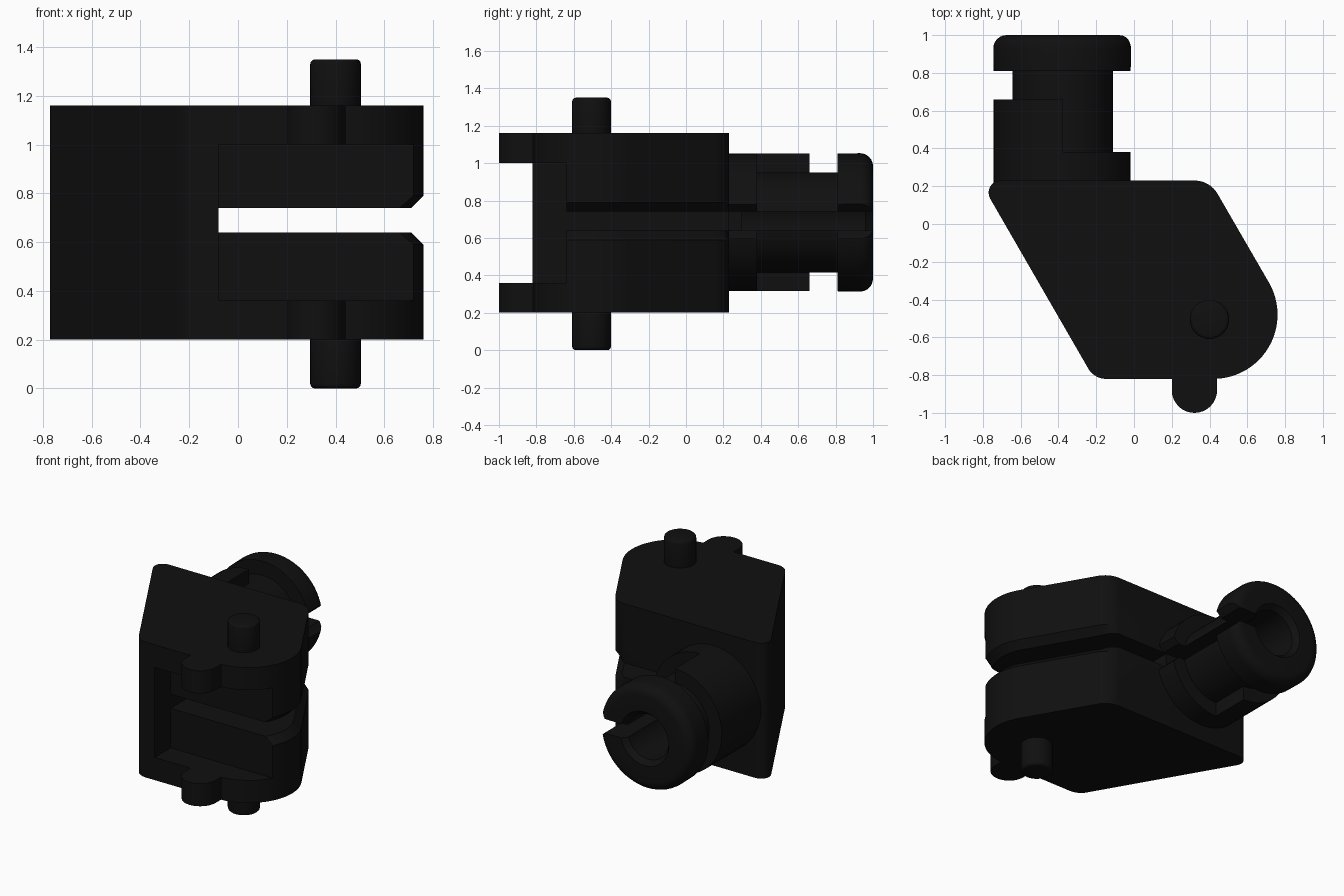
import bpy, bmesh, math
from mathutils import Vector, Matrix

if "Cube" in bpy.data.objects:
    bpy.data.objects.remove(bpy.data.objects["Cube"])

black = bpy.data.materials.new("black_plastic")
black.diffuse_color = (0.005, 0.005, 0.005, 1)
black.use_nodes = True
black.node_tree.nodes["Principled BSDF"].inputs["Base Color"].default_value = black.diffuse_color


def finish(bm, name):
    """Turn a bmesh into a named object with the shared material."""
    bmesh.ops.remove_doubles(bm, verts=bm.verts, dist=1e-5)
    bmesh.ops.recalc_face_normals(bm, faces=bm.faces)
    me = bpy.data.meshes.new(name)
    bm.to_mesh(me)
    bm.free()
    me.materials.append(black)
    ob = bpy.data.objects.new(name, me)
    bpy.context.collection.objects.link(ob)
    return ob


def loft(name, sections):
    """Stack equal-length rings of 3D points and cap both ends."""
    bm = bmesh.new()
    rings = [[bm.verts.new(p) for p in s] for s in sections]
    n = len(rings[0])
    for a, b in zip(rings, rings[1:]):
        for i in range(n):
            bm.faces.new((a[i], a[(i + 1) % n], b[(i + 1) % n], b[i]))
    bm.faces.new(rings[0])
    bm.faces.new(rings[-1])
    return finish(bm, name)


def box(name, lo, hi):
    ring = [(lo[0], lo[1]), (hi[0], lo[1]), (hi[0], hi[1]), (lo[0], hi[1])]
    return loft(name, [[(x, y, z) for x, y in ring] for z in (lo[2], hi[2])])


def lathe(name, profile, centre, angle, steps):
    """Spin a closed (y, radius) profile around the y axis."""
    bm = bmesh.new()
    cx, cz = centre
    verts = [bm.verts.new((cx, y, cz + r)) for y, r in profile]
    edges = [bm.edges.new((verts[i], verts[(i + 1) % len(verts)])) for i in range(len(verts))]
    full = abs(angle) > 6
    bmesh.ops.spin(bm, geom=verts + edges, cent=(cx, 0, cz), axis=(0, 1, 0),
                   angle=angle, steps=steps, use_merge=False)
    bmesh.ops.remove_doubles(bm, verts=bm.verts, dist=1e-5)
    if full:
        loose = [e for e in bm.edges if not e.link_faces]
        bmesh.ops.delete(bm, geom=loose, context='EDGES')
    else:
        bmesh.ops.holes_fill(bm, edges=[e for e in bm.edges if e.is_boundary])
    return finish(bm, name)


def apply(ob, mod):
    bpy.context.view_layer.objects.active = ob
    bpy.ops.object.modifier_apply(modifier=mod.name)


def boolean(ob, other, op):
    mod = ob.modifiers.new("bool", 'BOOLEAN')
    mod.operation, mod.solver, mod.object = op, 'EXACT', other
    apply(ob, mod)
    bpy.data.objects.remove(other)


def arc(cx, cy, r, a0, a1, n):
    return [Vector((cx + r * math.cos(math.radians(a0 + (a1 - a0) * i / n)),
                    cy + r * math.sin(math.radians(a0 + (a1 - a0) * i / n))))
            for i in range(n + 1)]


# Body outline, counter-clockwise: a slanted block with a round nose
outline = (arc(0.42, -0.48, 0.34, -90, 30, 24)
           + arc(0.402 - 0.081, 0.23 - 0.14, 0.14, 30, 90, 8)
           + arc(-0.817 + 0.111, 0.23 - 0.064, 0.064, 90, 210, 8)
           + arc(-0.211 + 0.064, -0.82 + 0.11, 0.11, 210, 270, 8))


def section(z, inset=0.0):
    """Outline at height z, pulled in on the right-hand side only."""
    pts = []
    for i, p in enumerate(outline):
        t = outline[(i + 1) % len(outline)] - outline[i - 1]
        n = Vector((t.y, -t.x)).normalized()
        k = min(1, max(0, n.x / 0.8)) if p.x > 0.1 else 0
        q = p - n * inset * k
        pts.append((q.x, q.y, z))
    return pts


body = loft("body", [section(0.2), section(0.59), section(0.64, 0.05),
                     section(0.74, 0.05), section(0.79), section(1.16)])

# Rounded lugs on the top and bottom flanges
lug = arc(0.32, -0.88, 0.12, 180, 360, 16) + [Vector((0.44, -0.7)), Vector((0.2, -0.7))]
for z0, z1 in ((0.2, 0.36), (1.0, 1.16)):
    boolean(body, loft("lug", [[(p.x, p.y, z) for p in lug] for z in (z0, z1)]), 'UNION')

# Recess between the flanges, and the slot that parts the jaws
boolean(body, box("recess", (-0.08, -1.2, 0.36), (1.2, -0.64, 1.0)), 'DIFFERENCE')
boolean(body, box("slot", (-0.08, -1.2, 0.64), (1.2, 1.2, 0.74)), 'DIFFERENCE')

# Round connector with collar, neck, rounded rim and a bore
AXIS = (-0.375, 0.683)
rim = [(p.x, p.y) for p in arc(0.93, 0.3, 0.07, 90, 0, 6)]
connector = lathe("connector", [(0.1, 0), (0.1, 0.368), (0.38, 0.368), (0.38, 0.268),
                                (0.81, 0.268), (0.81, 0.368)] + rim
                  + [(1.0, 0.19), (0.96, 0.16), (0.3, 0.16), (0.3, 0)],
                  AXIS, 2 * math.pi, 64)

# Split in the connector with flared outer edges
flare = [(-0.375, 0.64), (-0.06, 0.64), (0.04, 0.54), (0.04, 0.84), (-0.06, 0.74), (-0.375, 0.74)]
boolean(connector, loft("split", [[(x, y, z) for x, z in flare] for y in (0.0, 1.2)]), 'DIFFERENCE')

# Half collar on the left side of the neck
half_collar = lathe("half_collar", [(0.38, 0.25), (0.38, 0.368), (0.66, 0.368), (0.66, 0.25)],
                    AXIS, -math.pi, 32)

# Hinge pins above and below
pins = []
for name, z0, z1 in (("bottom_pin", 0.0, 0.25), ("top_pin", 1.1, 1.35)):
    bm = bmesh.new()
    bmesh.ops.create_cone(bm, cap_ends=True, segments=32, radius1=0.104, radius2=0.104,
                          depth=z1 - z0, matrix=Matrix.Translation((0.4, -0.505, (z0 + z1) / 2)))
    pin = finish(bm, name)
    bev = pin.modifiers.new("bevel", 'BEVEL')
    bev.width, bev.segments = 0.02, 3
    apply(pin, bev)
    pins.append(pin)

# Smooth curved sides, keep hard edges
for ob in [body, connector, half_collar] + pins:
    bpy.ops.object.select_all(action='DESELECT')
    ob.select_set(True)
    bpy.context.view_layer.objects.active = ob
    bpy.ops.object.shade_smooth_by_angle(angle=math.radians(30))
